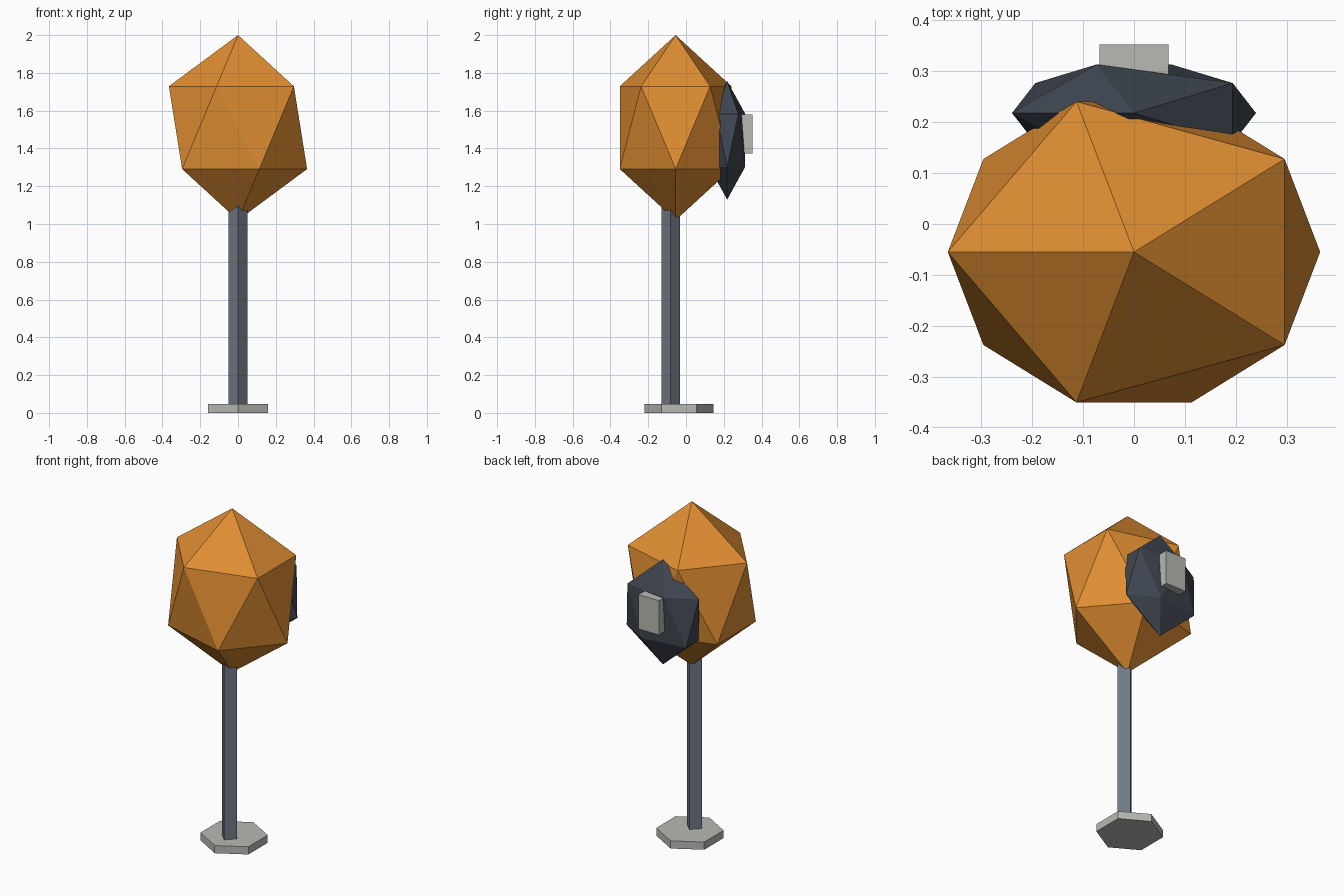
import bpy
import math

if "Cube" in bpy.data.objects:
    bpy.data.objects.remove(bpy.data.objects["Cube"])


def material(name, rgb):
    """Flat colour from 0-255 display values."""
    m = bpy.data.materials.new(name)
    lin = [((c / 255 + 0.055) / 1.055) ** 2.4 for c in rgb]
    m.diffuse_color = (*lin, 1)
    m.use_nodes = True
    m.node_tree.nodes["Principled BSDF"].inputs["Base Color"].default_value = m.diffuse_color
    return m


orange = material("orange", (224, 142, 50))
slate = material("slate", (112, 122, 133))
charcoal = material("charcoal", (64, 71, 82))
grey = material("light grey", (184, 184, 180))


def finish(name, mat):
    ob = bpy.context.object
    ob.name = name
    ob.data.materials.append(mat)
    return ob


def faceted_ball(name, mat, centre, radii):
    bpy.ops.mesh.primitive_ico_sphere_add(subdivisions=1, radius=1, location=centre,
                                          rotation=(0, 0, math.pi))
    finish(name, mat).scale = radii


def prism(name, mat, sides, radius, y, z0, z1):
    bpy.ops.mesh.primitive_cylinder_add(vertices=sides, radius=radius, depth=z1 - z0,
                                        location=(0, y, (z0 + z1) / 2))
    finish(name, mat)


# Stand: hexagonal foot and diamond-section post
prism("foot", grey, 6, 0.183, -0.037, 0, 0.046)
prism("post", slate, 4, 0.05, -0.081, 0.02, 1.15)

# Large faceted head and the flattened pack behind it
faceted_ball("head", orange, (0, -0.055, 1.51), (0.409, 0.3475, 0.49))
faceted_ball("back_pack", charcoal, (0, 0.218, 1.443), (0.268, 0.112, 0.314))

# Small plate on the back of the pack
bpy.ops.mesh.primitive_cube_add(size=1, location=(0, 0.3235, 1.477))
finish("back_plate", grey).scale = (0.136, 0.059, 0.205)
